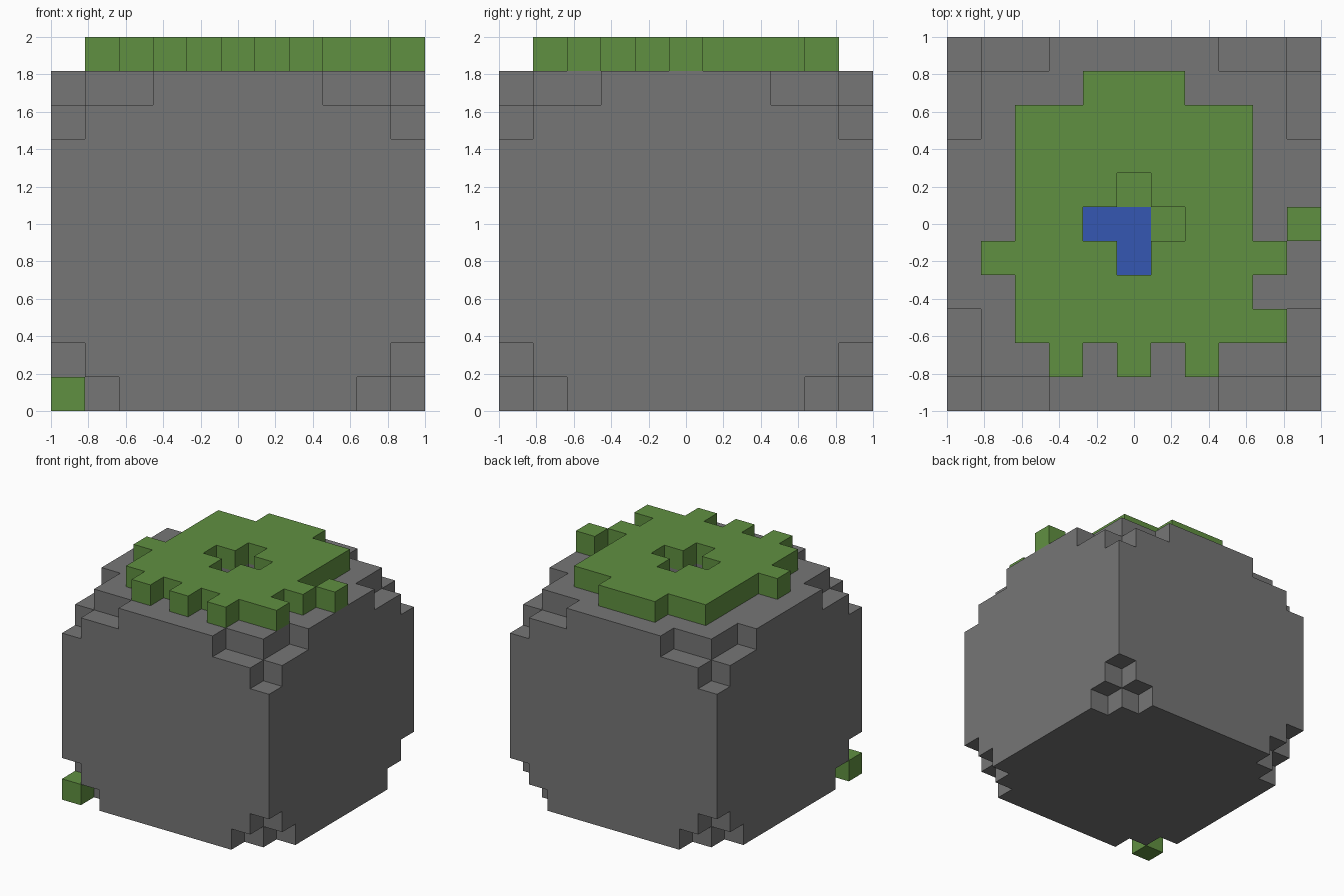
import bpy, bmesh
from itertools import product
from mathutils import Vector

if "Cube" in bpy.data.objects:
    bpy.data.objects.remove(bpy.data.objects["Cube"], do_unlink=True)

N = 11           # blocks along each side
S = 2 / N        # block size
TOP = N - 1      # grass layer


def material(name, rgb):
    m = bpy.data.materials.new(name)
    m.use_nodes = True
    m.diffuse_color = (*rgb, 1)
    m.node_tree.nodes["Principled BSDF"].inputs["Base Color"].default_value = (*rgb, 1)
    return m


stone = material("stone grey", (0.18, 0.18, 0.18))
grass = material("grass green", (0.118, 0.28, 0.053))
water = material("water blue", (0.036, 0.095, 0.45))


def blocks(name, cells, mat):
    """Build one object from grid cells, keeping only the outer faces."""
    cells = set(cells)
    bm = bmesh.new()
    for c in cells:
        for axis, side in product(range(3), (0, 1)):
            n = list(c)
            n[axis] += 2 * side - 1
            if tuple(n) in cells:
                continue
            u, v = (axis + 1) % 3, (axis + 2) % 3
            ring = []
            for a, b in ((0, 0), (1, 0), (1, 1), (0, 1)):
                p = Vector(c)
                p[axis] += side
                p[u] += a
                p[v] += b
                ring.append(bm.verts.new(p * S - Vector((1, 1, 0))))
            bm.faces.new(ring if side else ring[::-1])
    bmesh.ops.remove_doubles(bm, verts=bm.verts, dist=S / 100)
    mesh = bpy.data.meshes.new(name)
    bm.to_mesh(mesh)
    bm.free()
    mesh.materials.append(mat)
    obj = bpy.data.objects.new(name, mesh)
    bpy.context.collection.objects.link(obj)


# Plus-shaped well in the middle, two blocks deep above a coloured floor
pool = {(4, 5), (5, 5), (5, 4)}
ledge = {(5, 6), (6, 5)}
well = pool | ledge
FLOOR = TOP - 2

# Stone body with notched corners: longer notches at the top than the bottom
body = set(product(range(N), range(N), range(TOP)))
for fx, fy in product((0, 1), repeat=2):
    for z, length in ((0, 2), (1, 1), (TOP - 2, 1), (TOP - 1, 3)):
        for i in range(length):
            for x, y in ((i, 0), (0, i)):
                body.discard((N - 1 - x if fx else x, N - 1 - y if fy else y, z))
body -= {(x, y, z) for x, y in well for z in range(FLOOR, TOP)}
blocks("stone_body", body, stone)

# Grass cap with ragged edges
cap = set(product(range(2, 9), repeat=2)) - well
cap |= {(4, 9), (5, 9), (6, 9), (1, 4), (9, 4), (9, 2)}
cap |= {(3, 1), (5, 1), (7, 1), (10, 5)}
blocks("grass_cap", {(x, y, TOP) for x, y in cap}, grass)

# Well floor and the loose grass block at the lower corner
blocks("well_water", {(x, y, FLOOR) for x, y in pool}, water)
blocks("well_grass", {(x, y, FLOOR) for x, y in ledge}, grass)
blocks("corner_grass_block", {(0, 0, 0)}, grass)
